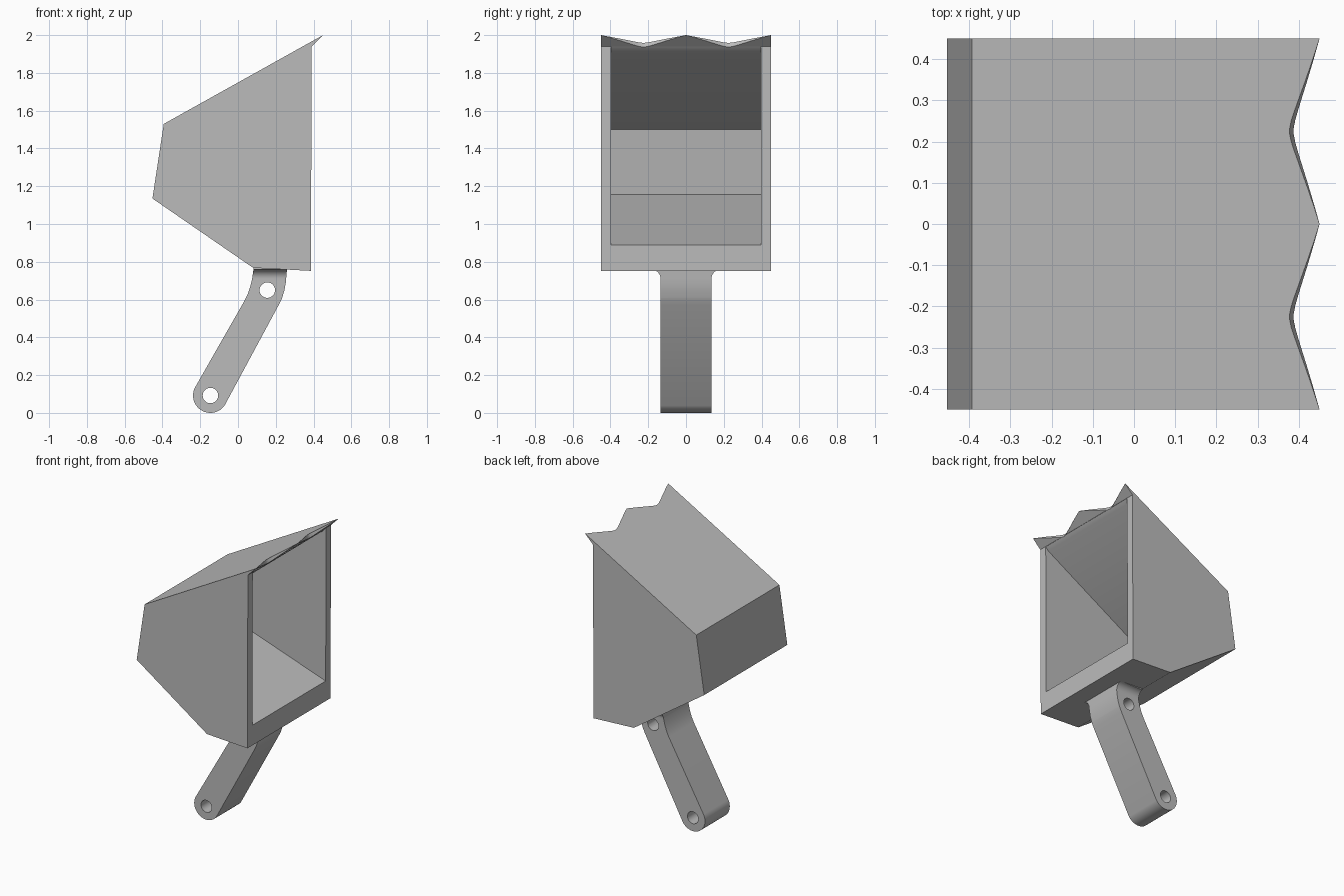
import bpy
import bmesh
from math import sin, cos, pi, radians
from mathutils import Vector

cube = bpy.data.objects.get("Cube")
if cube:
    bpy.data.objects.remove(cube, do_unlink=True)

GREY = (0.5, 0.5, 0.5, 1)
steel = bpy.data.materials.new("plain grey")
steel.use_nodes = True
steel.diffuse_color = GREY
steel.node_tree.nodes["Principled BSDF"].inputs["Base Color"].default_value = GREY


def prism(name, points, shift):
    """Solid made by sweeping a closed outline along a vector."""
    bm = bmesh.new()
    face = bm.faces.new([bm.verts.new(p) for p in points])
    swept = bmesh.ops.extrude_face_region(bm, geom=[face], use_keep_orig=True)
    verts = [v for v in swept["geom"] if isinstance(v, bmesh.types.BMVert)]
    bmesh.ops.translate(bm, verts=verts, vec=Vector(shift))
    bmesh.ops.recalc_face_normals(bm, faces=bm.faces)
    mesh = bpy.data.meshes.new(name)
    bm.to_mesh(mesh)
    bm.free()
    mesh.materials.append(steel)
    obj = bpy.data.objects.new(name, mesh)
    bpy.context.collection.objects.link(obj)
    return obj


def side_prism(name, outline, half):
    """Sweep an x-z outline across the width."""
    return prism(name, [(x, -half, z) for x, z in outline], (0, 2 * half, 0))


def carve(target, cutters):
    """Subtract the cutters, bake the result and discard them."""
    for cutter in cutters:
        cutter.hide_render = True
        mod = target.modifiers.new(cutter.name, "BOOLEAN")
        mod.operation = "DIFFERENCE"
        mod.solver = "EXACT"
        mod.object = cutter
    bpy.context.view_layer.update()
    graph = bpy.context.evaluated_depsgraph_get()
    baked = bpy.data.meshes.new_from_object(target.evaluated_get(graph))
    target.modifiers.clear()
    target.data = baked
    for cutter in cutters:
        bpy.data.objects.remove(cutter, do_unlink=True)


def smooth(obj):
    bpy.ops.object.select_all(action="DESELECT")
    obj.select_set(True)
    bpy.context.view_layer.objects.active = obj
    bpy.ops.object.shade_smooth_by_angle(angle=radians(30))


def circle(cx, cz, r, start=0, end=2 * pi, n=32):
    return [(cx + r * cos(start + (end - start) * i / n),
             cz + r * sin(start + (end - start) * i / n)) for i in range(n)]


# Bucket shell
bucket = side_prism("bucket", [
    (-0.453, 1.135), (-0.393, 1.53), (0.45, 2.0), (0.39, 1.94),
    (0.386, 0.752), (0.08, 0.768)], 0.45)

# Hollow, open towards the digging side
hollow = side_prism("hollow", [
    (-0.39, 1.155), (-0.345, 1.5), (0.368, 1.915), (0.389, 1.939),
    (0.6, 1.9), (0.6, 0.816), (0.386, 0.89)], 0.397)

# Scalloped cutting edge: three points with rounded valleys between them
quarter = [(0, 0.45), (0.05, 0.43), (0.1, 0.409), (0.15, 0.387), (0.18, 0.374),
           (0.205, 0.364), (0.225, 0.359)]
valley = quarter + [(0.46 - y, x) for y, x in reversed(quarter)]
valley = [(y * 0.45 / 0.46, x) for y, x in valley]
lean = 0.44
top, drop = 2.05, 0.15
scallops = []
for side in (-1, 1):
    edge = [(x - lean * (top - 2.0), side * y, top) for y, x in valley]
    outline = edge + [(0.7, side * 0.45, top), (0.7, 0, top)]
    # lean the cut so the edge is sharp at each point
    scallops.append(prism("scallop", outline, (lean * drop, 0, -drop)))
carve(bucket, [hollow] + scallops)
smooth(bucket)

# Handle: bent arm with a rounded lower end
pivot = (-0.146, 0.092)
tilt = radians(-28.5)
arm = circle(*pivot, 0.092, pi + tilt, 2 * pi + tilt, 24)
arm += [(0.215, 0.57), (0.232, 0.605), (0.245, 0.645), (0.253, 0.69), (0.259, 0.757),
        (0.26, 0.8), (0.088, 0.8), (0.083, 0.767), (0.075, 0.71), (0.064, 0.665),
        (0.05, 0.625), (0.035, 0.595)]
handle = side_prism("handle", arm, 0.18)

# Pin holes, and side cuts that leave a fillet under the bucket
cuts = [side_prism("pin_hole", circle(x, z, 0.041), 0.3)
        for x, z in (pivot, (0.155, 0.65))]
for side in (-1, 1):
    fillet = [(0.185 + 0.05 * cos(a), 0.71 + 0.05 * sin(a))
              for a in (pi - pi / 2 * i / 10 for i in range(11))]
    outline = [(0.134, -0.2)] + fillet + [(0.3, 0.76), (0.3, -0.2)]
    cuts.append(prism("side_cut", [(-0.6, side * y, z) for y, z in outline], (1.2, 0, 0)))
carve(handle, cuts)
smooth(handle)
